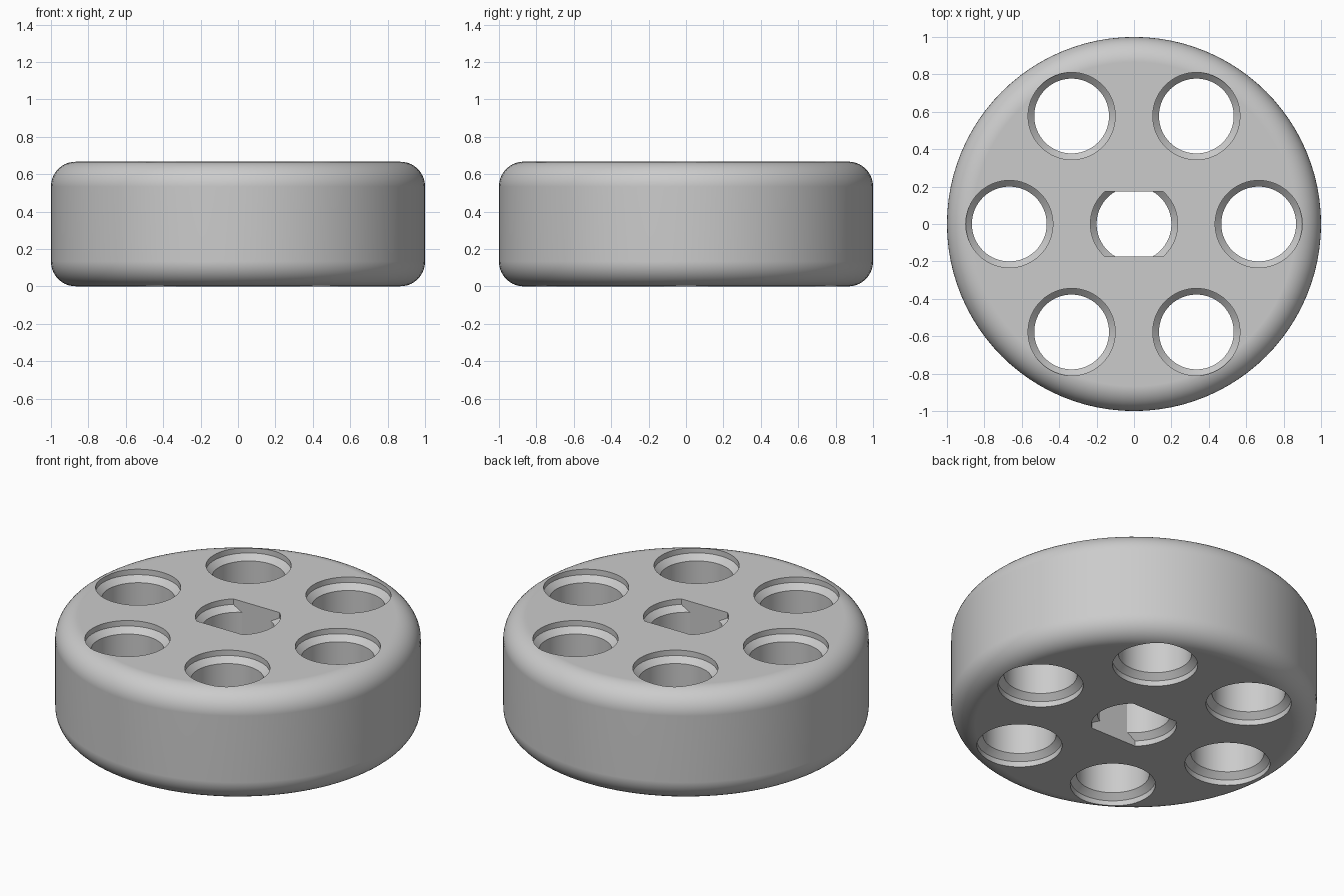
import bpy, bmesh, math
from mathutils import Vector

if "Cube" in bpy.data.objects:
    bpy.data.objects.remove(bpy.data.objects["Cube"], do_unlink=True)

H = 0.667          # disc height
FILLET = 0.133     # rounded rim radius
R_HOLE, R_RECESS = 0.2, 0.233
STEP = 0.033       # depth of the recess wall and of its chamfer
FLAT = 0.175       # half width of the double-flat centre hole

grey = bpy.data.materials.new("light grey")
grey.use_nodes = True
colour = (0.6, 0.6, 0.6, 1)
grey.diffuse_color = colour
grey.node_tree.nodes["Principled BSDF"].inputs["Base Color"].default_value = colour


def lathe(bm, profile, segments, centre=(0, 0)):
    """Closed solid of revolution from (radius, z) points, bottom to top."""
    rings = []
    for r, z in profile:
        rings.append([bm.verts.new((centre[0] + r * math.cos(a), centre[1] + r * math.sin(a), z))
                      for a in (2 * math.pi * i / segments for i in range(segments))])
    for low, high in zip(rings, rings[1:]):
        for i in range(segments):
            j = (i + 1) % segments
            bm.faces.new((low[i], low[j], high[j], high[i]))
    bm.faces.new(rings[0][::-1])
    bm.faces.new(rings[-1])


def finish(bm, name):
    bmesh.ops.recalc_face_normals(bm, faces=bm.faces[:])
    mesh = bpy.data.meshes.new(name)
    bm.to_mesh(mesh)
    bm.free()
    obj = bpy.data.objects.new(name, mesh)
    bpy.context.collection.objects.link(obj)
    mesh.materials.append(grey)
    return obj


# Disc with rounded rims
arc = [math.pi / 2 * i / 10 for i in range(11)]
upper = [(1 - FILLET + FILLET * math.cos(a), H - FILLET + FILLET * math.sin(a)) for a in arc]
lower = [(r, H - z) for r, z in reversed(upper)]
bm = bmesh.new()
lathe(bm, lower + upper, 96)
disc = finish(bm, "wheel_disc")

# Stepped hole profile, the same at both ends
end = [(R_RECESS, -0.05), (R_RECESS, STEP), (R_HOLE, 2 * STEP)]
hole = end + [(r, H - z) for r, z in reversed(end)]

# Centre hole with two flat sides
bm = bmesh.new()
lathe(bm, hole, 64)
for side in (1, -1):
    cut = bmesh.ops.bisect_plane(bm, geom=bm.verts[:] + bm.edges[:] + bm.faces[:],
                                 plane_co=Vector((0, side * FLAT, 0)),
                                 plane_no=Vector((0, side, 0)), clear_outer=True)
    edges = [e for e in cut["geom_cut"] if isinstance(e, bmesh.types.BMEdge)]
    bmesh.ops.contextual_create(bm, geom=edges)

# Six holes around it
for k in range(6):
    a = k * math.pi / 3
    lathe(bm, hole, 64, (2 / 3 * math.cos(a), 2 / 3 * math.sin(a)))
cutter = finish(bm, "hole_cutter")
cutter.hide_render = True
cutter.hide_set(True)

boolean = disc.modifiers.new("holes", "BOOLEAN")
boolean.operation = "DIFFERENCE"
boolean.solver = "EXACT"
boolean.object = cutter

bpy.ops.object.select_all(action="DESELECT")
disc.select_set(True)
bpy.context.view_layer.objects.active = disc
bpy.ops.object.modifier_apply(modifier=boolean.name)
bpy.data.objects.remove(cutter, do_unlink=True)

# Smooth curves, crisp hole edges, flat end faces
bpy.ops.object.shade_smooth_by_angle(angle=math.radians(30))
weighted = disc.modifiers.new("flat ends", "WEIGHTED_NORMAL")
weighted.keep_sharp = True
